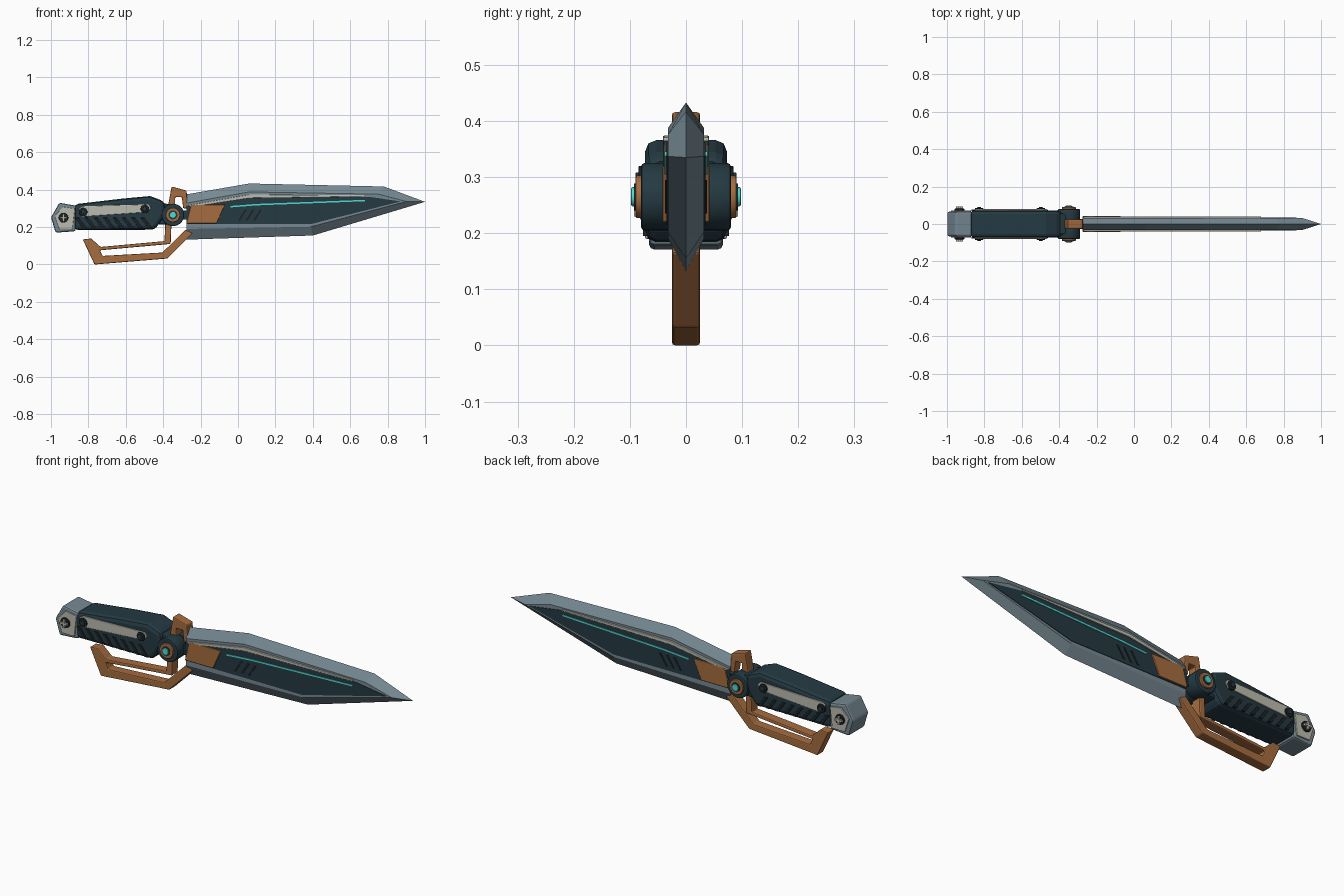
import bpy, bmesh, math
from mathutils import Matrix

if "Cube" in bpy.data.objects:
    bpy.data.objects.remove(bpy.data.objects["Cube"])


def material(name, rgb):
    m = bpy.data.materials.new(name)
    m.diffuse_color = (*rgb, 1)
    m.use_nodes = True
    m.node_tree.nodes["Principled BSDF"].inputs["Base Color"].default_value = m.diffuse_color
    return m


STEEL = material("steel", (.18, .25, .29))
DARK = material("dark_teal", (.018, .042, .055))
BLACK = material("black", (.012, .016, .02))
BRONZE = material("bronze", (.38, .15, .05))
CREAM = material("cream", (.5, .5, .43))
GLOW = material("glow", (.08, .7, .65))


def finish(name, bm, mat, bevel=0, mirror=False, segments=2):
    bmesh.ops.recalc_face_normals(bm, faces=bm.faces[:])
    me = bpy.data.meshes.new(name)
    bm.to_mesh(me)
    bm.free()
    me.materials.append(mat)
    ob = bpy.data.objects.new(name, me)
    bpy.context.collection.objects.link(ob)
    if bevel:
        b = ob.modifiers.new("bevel", 'BEVEL')
        b.width, b.segments, b.limit_method = bevel, segments, 'ANGLE'
    if mirror:
        m = ob.modifiers.new("mirror", 'MIRROR')
        m.use_axis = (False, True, False)
        m.use_clip = False
    return ob


def add_prism(bm, pts, y0, y1):
    a = [bm.verts.new((x, y0, z)) for x, z in pts]
    b = [bm.verts.new((x, y1, z)) for x, z in pts]
    bm.faces.new(a)
    bm.faces.new(b[::-1])
    for i in range(len(pts)):
        j = (i + 1) % len(pts)
        bm.faces.new((a[i], b[i], b[j], a[j]))


def prism(name, pts, half, mat, bevel=0):
    bm = bmesh.new()
    add_prism(bm, pts, -half, half)
    return finish(name, bm, mat, bevel)


def plates(name, outlines, inner, outer, mat, bevel=0):
    # one or more plates, repeated on both sides
    bm = bmesh.new()
    for pts in outlines:
        add_prism(bm, pts, -outer, -inner)
    return finish(name, bm, mat, bevel, True)


def discs(name, spots, r, inner, outer, mat, bevel=0, sides=24):
    # short cylinders along y, repeated on both sides
    bm = bmesh.new()
    for x, z in spots:
        bmesh.ops.create_cone(
            bm, cap_ends=True, segments=sides, radius1=r, radius2=r, depth=outer - inner,
            matrix=Matrix.Translation((x, -(inner + outer) / 2, z)) @ Matrix.Rotation(math.pi / 2, 4, 'X'))
    ob = finish(name, bm, mat, bevel, True)
    for p in ob.data.polygons:
        p.use_smooth = len(p.vertices) == 4
    return ob


# Blade: sharp edge outline on y = 0, bevelled up to a flat on each side
edge = [(-.275, .375), (.06, .433), (.78, .417), (1, .335), (.4, .155), (-.275, .133)]
flat = [(-.275, .328), (.06, .388), (.75, .376), (.9, .337), (.39, .202), (-.275, .19)]
bm = bmesh.new()
rim = [bm.verts.new((x, 0, z)) for x, z in edge]
for y in (-.032, .032):
    top = [bm.verts.new((x, y, z)) for x, z in flat]
    bm.faces.new(top)
    for i in range(6):
        j = (i + 1) % 6
        bm.faces.new((rim[i], rim[j], top[j], top[i]))
finish("blade", bm, STEEL)

# Blade inlays
plates("blade_core_panel", [[(-.275, .315), (.07, .365), (.7, .362), (.87, .337), (.39, .216), (-.275, .216)]],
       .028, .035, DARK)
plates("blade_spine_strip", [[(-.27, .316), (.06, .374), (.68, .371), (.68, .364), (.06, .356), (-.25, .308)]],
       .03, .041, CREAM, .002)
plates("blade_light_line", [[(-.04, .313), (.1, .324), (.68, .346), (.68, .338), (.1, .316), (-.04, .305)]],
       .033, .038, GLOW)
plates("blade_slots", [[(x, .235), (x + .012, .235), (x + .05, .295), (x + .038, .295)] for x in (0, .04, .08)],
       .033, .037, BLACK)
plates("blade_collar", [[(-.25, .32), (-.07, .32), (-.115, .22), (-.275, .22)]], .025, .042, BRONZE, .003)

# Guard: upper arch and looped knuckle bow
prism("upper_guard", [(-.378, .29), (-.355, .417), (-.275, .395), (-.268, .3), (-.293, .3), (-.3, .36),
                      (-.336, .36), (-.335, .29)], .025, BRONZE, .005)
prism("knuckle_guard", [(-.243, .166), (-.377, .032), (-.767, 0), (-.83, .134), (-.785, .139), (-.735, .094),
                        (-.393, .125), (-.388, .24), (-.355, .24), (-.36, .11), (-.737, .076), (-.725, .046),
                        (-.404, .064), (-.28, .187)], .025, BRONZE, .005)

# Pivot barrel and caps
c = [(-.348, .265)]
discs("pivot_barrel", c, .06, 0, .08, DARK, .006, 32)
discs("pivot_ring", c, .038, .075, .09, BRONZE, .003, 32)
discs("pivot_inner_ring", c, .024, .085, .093, DARK)
discs("pivot_light", c, .017, .085, .098, GLOW, .003)
prism("blade_tang", [(-.35, .29), (-.26, .29), (-.26, .24), (-.35, .24)], .028, DARK)

# Grip
prism("grip", [(-.875, .322), (-.62, .352), (-.47, .366), (-.395, .338), (-.385, .27), (-.445, .186),
               (-.875, .184)], .073, DARK, .02)
prism("grip_neck", [(-.45, .34), (-.36, .32), (-.36, .215), (-.43, .215)], .055, DARK, .008)
plates("grip_ridges", [[(x, .195), (x + .02, .195), (x - .02, .25), (x - .04, .25)]
                       for x in [-.83 + .05 * i for i in range(8)]], .068, .077, BLACK, .002)
plates("grip_side_plate", [[(-.85, .30), (-.83, .312), (-.48, .322), (-.465, .305), (-.48, .28), (-.835, .256)]],
       .068, .079, CREAM, .003)
screws = [(-.828, .281), (-.498, .297)]
discs("grip_screws", screws, .023, .07, .085, BLACK, .003, 16)
discs("grip_screw_heads", screws, .012, .08, .09, DARK, .002, 6)

# Pommel
prism("pommel", [(-1, .252), (-.955, .33), (-.865, .314), (-.868, .178), (-.975, .17)], .066, STEEL, .01)
plates("pommel_plate", [[(-.98, .26), (-.935, .308), (-.872, .298), (-.885, .19), (-.957, .19)]],
       .06, .073, CREAM, .003)
p = [(-.933, .25)]
discs("pommel_screw", p, .026, .065, .082, BLACK, .003, 16)
plates("pommel_screw_cross", [[(-.953, .255), (-.913, .255), (-.913, .245), (-.953, .245)],
                              [(-.938, .27), (-.928, .27), (-.928, .23), (-.938, .23)]], .08, .093, CREAM)
